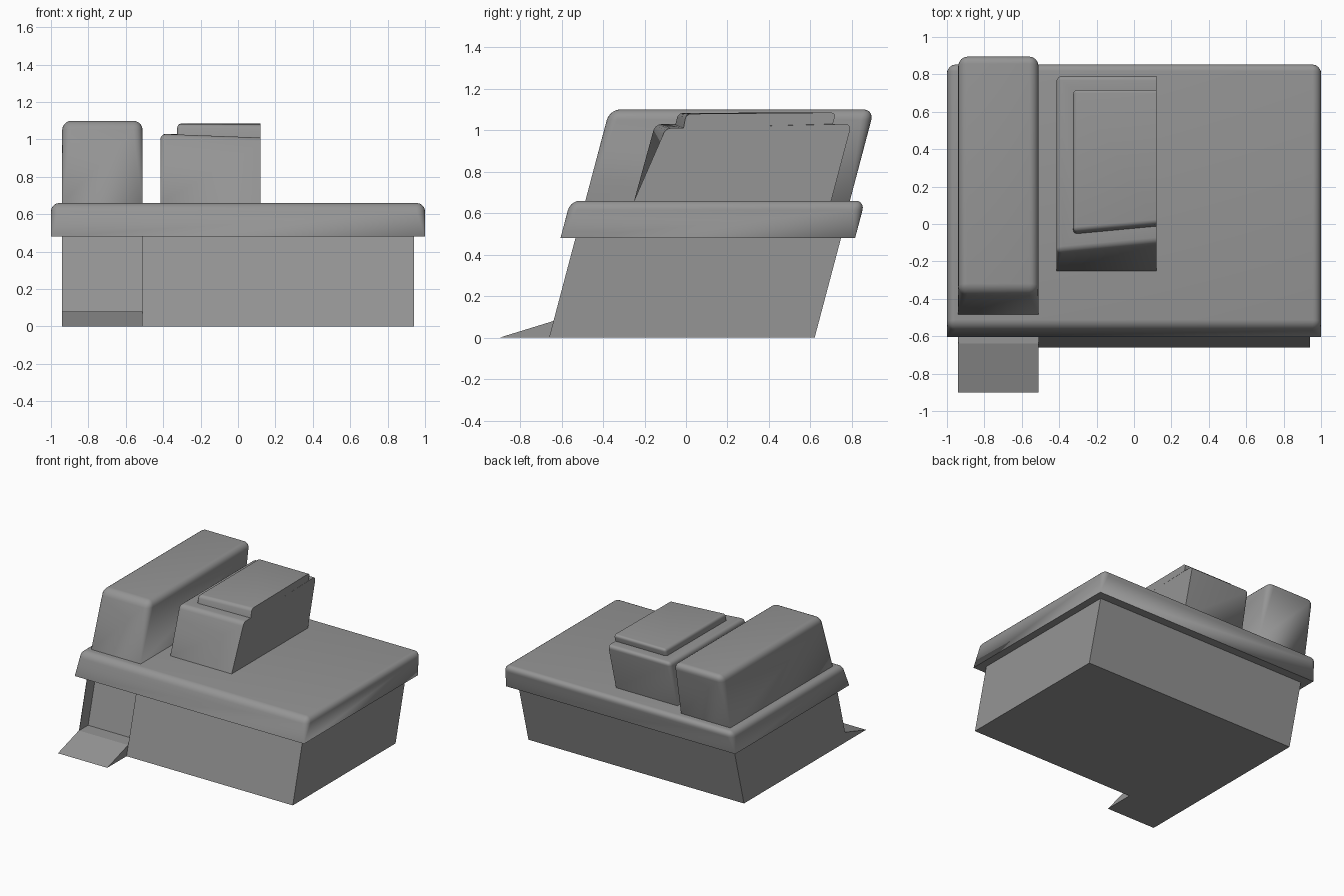
import bpy, bmesh, math

SHEAR = 0.265  # every part leans back by this much per unit of height

if "Cube" in bpy.data.objects:
    bpy.data.objects.remove(bpy.data.objects["Cube"], do_unlink=True)

grey = bpy.data.materials.new("plain_grey")
grey.use_nodes = True
GREY = (0.3, 0.3, 0.3, 1)
grey.diffuse_color = GREY
grey.node_tree.nodes["Principled BSDF"].inputs["Base Color"].default_value = GREY


def finish(name, bm, smooth):
    bmesh.ops.remove_doubles(bm, verts=bm.verts, dist=0.0002)
    bmesh.ops.recalc_face_normals(bm, faces=bm.faces)
    mesh = bpy.data.meshes.new(name)
    bm.to_mesh(mesh)
    bm.free()
    mesh.materials.append(grey)
    obj = bpy.data.objects.new(name, mesh)
    bpy.context.collection.objects.link(obj)
    if smooth:
        bpy.ops.object.select_all(action="DESELECT")
        obj.select_set(True)
        bpy.context.view_layer.objects.active = obj
        bpy.ops.object.shade_smooth_by_angle(angle=math.radians(40))
    return obj


def loft(name, rings, smooth=True):
    """Skin equal-length rings of points and cap both ends."""
    bm = bmesh.new()
    loops = [[bm.verts.new(p) for p in ring] for ring in rings]
    n = len(loops[0])
    for low, high in zip(loops, loops[1:]):
        for i in range(n):
            j = (i + 1) % n
            bm.faces.new((low[i], low[j], high[j], high[i]))
    bm.faces.new(loops[0][::-1])
    bm.faces.new(loops[-1])
    return finish(name, bm, smooth)


def ring(x0, x1, y0, y1, z, z0, radius, inset, flush=False, skew=0.0, drop=0.0):
    """Leaning rectangle with rounded corners; flush keeps the +x side cut flat."""
    lean = SHEAR * (z - z0)
    left, right = x0 + inset, x1 - (0 if flush else inset)
    front, back = y0 + inset + lean, y1 - inset + lean
    points = []
    corners = ((right, back, 1, 1), (left, back, -1, 1),
               (left, front, -1, -1), (right, front, 1, -1))
    for q, (cx, cy, sx, sy) in enumerate(corners):
        r = 0 if flush and sx > 0 else radius
        for k in range(5):
            a = math.pi / 2 * (q + k / 4)
            x = cx - sx * r + r * math.cos(a)
            y = cy - sy * r + r * math.sin(a)
            t = (x - x0) / (x1 - x0) if sy < 0 else 0
            points.append((x, y + skew * t, z - drop * t))
    return points


def rounded_block(name, box, z0, z1, r):
    """Block with a rounded top whose upright corners sharpen toward the base."""
    rings = [ring(*box, z0, z0, 0, 0)]
    for k in range(6):
        a = math.pi / 2 * k / 5
        inset = r * (1 - math.cos(a))
        rings.append(ring(*box, z1 - r + r * math.sin(a), z0, r * math.cos(a), inset))
    return loft(name, rings)


# Lower body, with a doorway recess at the front right
outline = [(-.94, -.66), (-.937, -.66), (-.937, -.55), (-.51, -.55),
           (-.51, -.66), (.94, -.66), (.94, .62), (-.94, .62)]
loft("lower_body", [[(x, y + SHEAR * z, z) for x, y in outline] for z in (0, .48)], False)

# Entry ramp and the sill inside the doorway
profile = [(-.9, 0), (-.55, 0), (-.529, .08), (-.64, .08)]
loft("entry_ramp", [[(x, y, z) for y, z in profile] for x in (-.94, -.51)], False)

# Overhanging deck slab and the long tower
rounded_block("deck_slab", (-1, 1, -.605, .815), .48, .66, .045)
rounded_block("long_tower", (-.94, -.51, -.485, .79), .66, 1.1, .05)

# Stepped housing, cut flat on its left side
box = (-.415, .12, -.25, .70)
rings = [ring(*box, .66, .66, 0, 0, True)]
for top, base_inset, r in ((1.03, 0, .03), (1.085, .09, .022)):
    if base_inset:
        rings.append(ring(*box, 1.03, .66, r, base_inset, True, .05, .02))
    for k in range(5):
        a = math.pi / 2 * k / 4
        rings.append(ring(*box, top - r + r * math.sin(a), .66, r * math.cos(a),
                          base_inset + r * (1 - math.cos(a)), True,
                          .05, .006 if base_inset else .02))
loft("stepped_housing", rings)
